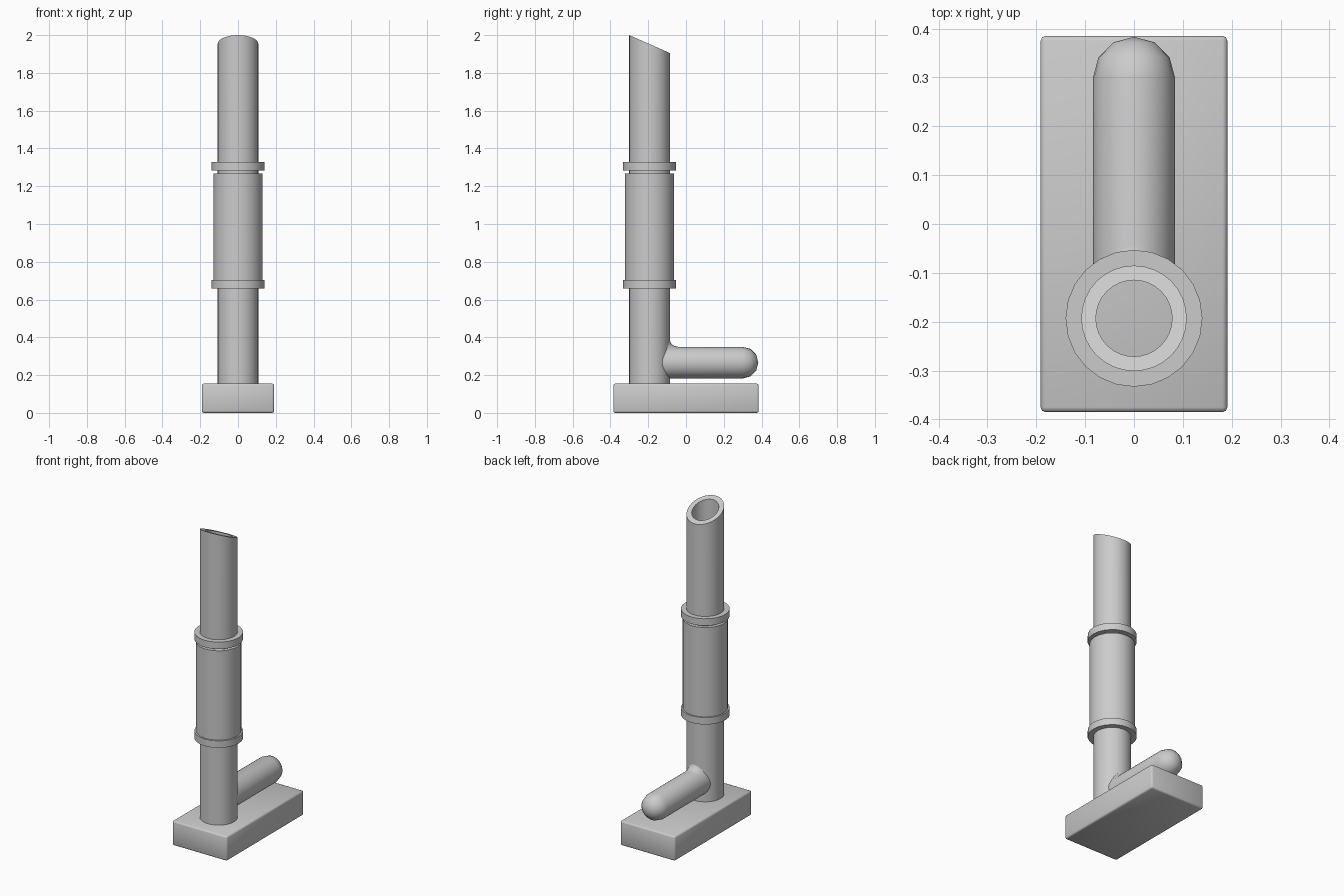
import bpy, bmesh, math

if "Cube" in bpy.data.objects:
    bpy.data.objects.remove(bpy.data.objects["Cube"])

AXIS_Y = -0.193      # centre of the upright pipe
PIPE_R = 0.108
ARM_R, ARM_Z = 0.084, 0.266


def finish(name, bm, angle=35):
    bmesh.ops.recalc_face_normals(bm, faces=bm.faces[:])
    mesh = bpy.data.meshes.new(name)
    bm.to_mesh(mesh)
    bm.free()
    ob = bpy.data.objects.new(name, mesh)
    bpy.context.collection.objects.link(ob)
    bpy.ops.object.select_all(action='DESELECT')
    ob.select_set(True)
    bpy.context.view_layer.objects.active = ob
    bpy.ops.object.shade_smooth_by_angle(angle=math.radians(angle))
    return ob


def bridge(bm, a, b):
    n = len(a)
    for i in range(n):
        bm.faces.new((a[i], a[(i + 1) % n], b[(i + 1) % n], b[i]))


def tube(name, r_in, r_out, z0, z1, sides, slope=0.0):
    """Hollow upright tube; slope tilts the top rim down towards +y."""
    bm = bmesh.new()
    rings = []
    for r, z, top in ((r_in, z0, 0), (r_out, z0, 0), (r_out, z1, 1), (r_in, z1, 1)):
        ring = []
        for i in range(sides):
            t = 2 * math.pi * i / sides
            y = r * math.sin(t)
            ring.append(bm.verts.new((r * math.cos(t), AXIS_Y + y,
                                      z - top * slope * (y + r_out))))
        rings.append(ring)
    for k in range(4):
        bridge(bm, rings[k], rings[(k + 1) % 4])
    return finish(name, bm)


# Base block with softened edges
bm = bmesh.new()
bmesh.ops.create_cube(bm, size=1)
for v in bm.verts:
    v.co = (v.co.x * 0.382, v.co.y * 0.77, (v.co.z + 0.5) * 0.155)
bmesh.ops.bevel(bm, geom=bm.edges[:], offset=0.01, segments=2, profile=0.5, affect='EDGES')
finish("base", bm, 50)

# Upright pipe with slanted mouth, sleeve and two collars
tube("pipe", 0.078, PIPE_R, 0.15, 2.0, 32, slope=0.44)
tube("sleeve", PIPE_R - 0.004, 0.13, 0.699, 1.268, 32)
tube("lower_collar", PIPE_R - 0.004, 0.14, 0.659, 0.703, 24)
tube("upper_collar", PIPE_R - 0.004, 0.14, 1.284, 1.328, 24)

# Side arm: saddle joint with a small fillet on top, straight run, domed end
bm = bmesh.new()
N = 24
rings = []
for k in range(4):
    s = math.radians(30 * k)
    ring = []
    for i in range(N):
        t = 2 * math.pi * i / N
        fil = 0.036 * max(0.0, math.sin(t)) ** 1.5
        r = ARM_R + fil * (1 - math.sin(s))
        x = ARM_R * math.cos(t)
        y = AXIS_Y + math.sqrt((PIPE_R - 0.002) ** 2 - x * x) + fil * (1 - math.cos(s)) + 0.003 * k
        ring.append(bm.verts.new((x, y, ARM_Z + r * math.sin(t))))
    rings.append(ring)
for k in range(3):
    s = math.radians(30 * k)
    rings.append([bm.verts.new((ARM_R * math.cos(s) * math.cos(2 * math.pi * i / N),
                                0.299 + 0.084 * math.sin(s),
                                ARM_Z + ARM_R * math.cos(s) * math.sin(2 * math.pi * i / N)))
                  for i in range(N)])
for a, b in zip(rings, rings[1:]):
    bridge(bm, a, b)
tip = bm.verts.new((0, 0.383, ARM_Z))
for i in range(N):
    bm.faces.new((rings[-1][i], rings[-1][(i + 1) % N], tip))
finish("side_arm", bm, 40)
